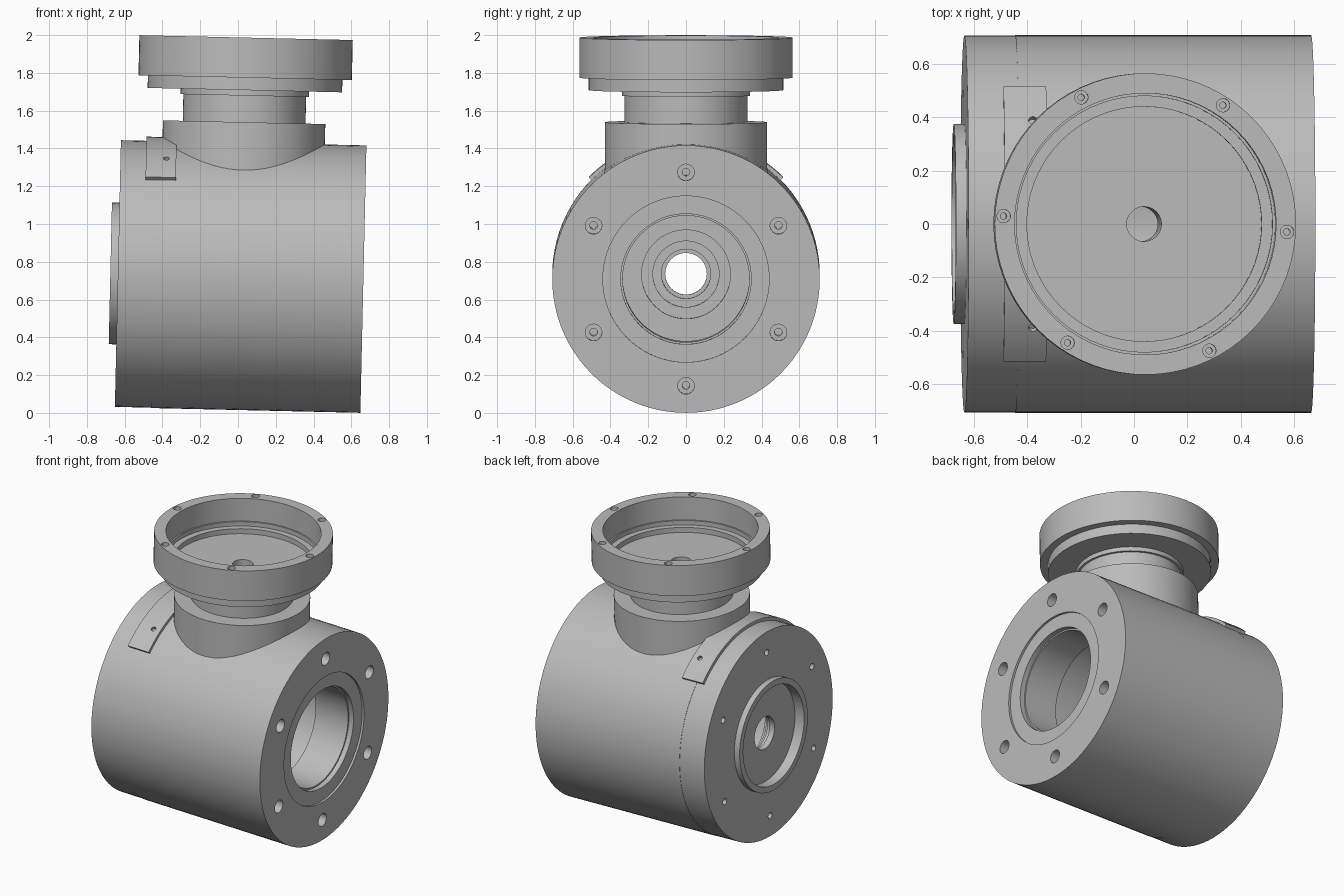
import bpy, bmesh, math
from mathutils import Matrix, Vector

if "Cube" in bpy.data.objects:
    bpy.data.objects.remove(bpy.data.objects["Cube"], do_unlink=True)

PLACE = Matrix.Translation((0.014, 0, 0.723)) @ Matrix.Rotation(math.radians(1.3), 4, 'Y')
ALONG_X = Matrix.Rotation(math.pi / 2, 4, 'Y')   # local z axis becomes x

grey = bpy.data.materials.new("machined_grey")
grey.use_nodes = True
colour = (0.5, 0.5, 0.5, 1)
grey.diffuse_color = colour
grey.node_tree.nodes["Principled BSDF"].inputs["Base Color"].default_value = colour


def make(name, bm, matrix=Matrix()):
    bmesh.ops.remove_doubles(bm, verts=bm.verts, dist=1e-5)
    bmesh.ops.recalc_face_normals(bm, faces=bm.faces)
    mesh = bpy.data.meshes.new(name)
    bm.to_mesh(mesh)
    bm.free()
    mesh.transform(matrix)
    mesh.materials.append(grey)
    ob = bpy.data.objects.new(name, mesh)
    bpy.context.collection.objects.link(ob)
    return ob


def revolve(name, profile, matrix=Matrix(), steps=96):
    """Spin a closed (radius, height) outline about z."""
    bm = bmesh.new()
    ring = [bm.verts.new((r, 0, h)) for r, h in profile]
    edges = [bm.edges.new((a, b)) for a, b in zip(ring, ring[1:] + ring[:1])]
    bmesh.ops.spin(bm, geom=ring + edges, cent=(0, 0, 0), axis=(0, 0, 1),
                   angle=math.tau, steps=steps, use_merge=True)
    return make(name, bm, matrix)


def bore(radius, low, high, matrix):
    bm = bmesh.new()
    bmesh.ops.create_cone(bm, cap_ends=True, segments=24, radius1=radius, radius2=radius,
                          depth=high - low, matrix=Matrix.Translation((0, 0, (low + high) / 2)))
    cutter = make("hole_cutter", bm, matrix)
    cutter.hide_render = True
    return cutter


def cut(ob, cutters):
    for c in cutters:
        mod = ob.modifiers.new("hole", 'BOOLEAN')
        mod.operation, mod.solver, mod.object = 'DIFFERENCE', 'EXACT', c
    bpy.context.view_layer.update()
    result = bpy.data.meshes.new_from_object(
        ob.evaluated_get(bpy.context.evaluated_depsgraph_get()))
    ob.modifiers.clear()
    ob.data = result
    for c in cutters:
        bpy.data.objects.remove(c, do_unlink=True)


def bolt_circle(radius, start):
    for k in range(6):
        a = math.radians(start + 60 * k)
        yield Matrix.Translation((radius * math.cos(a), radius * math.sin(a), 0))


# Main barrel, open at the +x end
body = revolve("barrel", [
    (0.708, -0.46), (0.708, 0.65), (0.44, 0.65), (0.44, 0.635), (0.345, 0.635),
    (0.345, 0.6), (0.335, 0.6), (0.335, 0.35), (0.44, 0.35), (0.44, -0.46)], ALONG_X)
holes = [bore(0.065, 0.2, 1.2, Matrix())]
for m in bolt_circle(0.565, 0):
    holes += [bore(0.044, 0.58, 0.7, ALONG_X @ m), bore(0.02, 0.4, 0.6, ALONG_X @ m)]
cut(body, holes)

# End cap with raised locating ring and stepped bearing seat
cap = revolve("end_cap", [
    (0.706, -0.46), (0.706, -0.65), (0.375, -0.65), (0.375, -0.69), (0.335, -0.69),
    (0.335, -0.62), (0.11, -0.62), (0.11, -0.58), (0.13, -0.58), (0.13, -0.55),
    (0.175, -0.55), (0.175, -0.51), (0.235, -0.51), (0.235, -0.46)], ALONG_X)
cut(cap, [bore(0.021, -0.7, -0.52, ALONG_X @ m) for m in bolt_circle(0.565, 0)])

# Upright neck with flanged cup
neck = revolve("neck_and_cup", [
    (0.065, 0.5), (0.43, 0.5), (0.43, 0.816), (0.325, 0.816), (0.325, 0.957),
    (0.34, 0.957), (0.34, 0.986), (0.515, 0.986), (0.515, 1.052), (0.565, 1.052),
    (0.565, 1.264), (0.49, 1.264), (0.49, 1.105), (0.48, 1.105), (0.48, 1.075),
    (0.44, 1.075), (0.44, 1.04), (0.065, 1.04)], steps=72)
holes = []
for m in bolt_circle(0.532, -3.2):
    holes += [bore(0.025, 1.235, 1.3, m), bore(0.012, 1.15, 1.25, m)]
cut(neck, holes)

# Curved strap over the top of the barrel
bm = bmesh.new()
rows = []
for i in range(33):
    a = math.radians(-45 + 90 * i / 32)
    rows.append([bm.verts.new((x, r * math.sin(a), r * math.cos(a)))
                 for x, r in ((-0.515, 0.70), (-0.515, 0.728), (-0.355, 0.728), (-0.355, 0.70))])
for p, q in zip(rows, rows[1:]):
    for j in range(4):
        bm.faces.new((p[j], p[j - 1], q[j - 1], q[j]))
bm.faces.new(rows[0])
bm.faces.new(rows[-1])
strap = make("curved_strap", bm)
cut(strap, [bore(0.016, 0.6, 0.8, Matrix.Translation((-0.407, 0, 0))
                 @ Matrix.Rotation(math.radians(s * 32.3), 4, 'X')) for s in (-1, 1)])

# Shade smooth with sharp edges, then set the whole assembly at its slight tilt
for ob in (body, cap, neck, strap):
    bpy.ops.object.select_all(action='DESELECT')
    ob.select_set(True)
    bpy.context.view_layer.objects.active = ob
    bpy.ops.object.shade_smooth_by_angle(angle=math.radians(30))
    ob.matrix_world = PLACE
